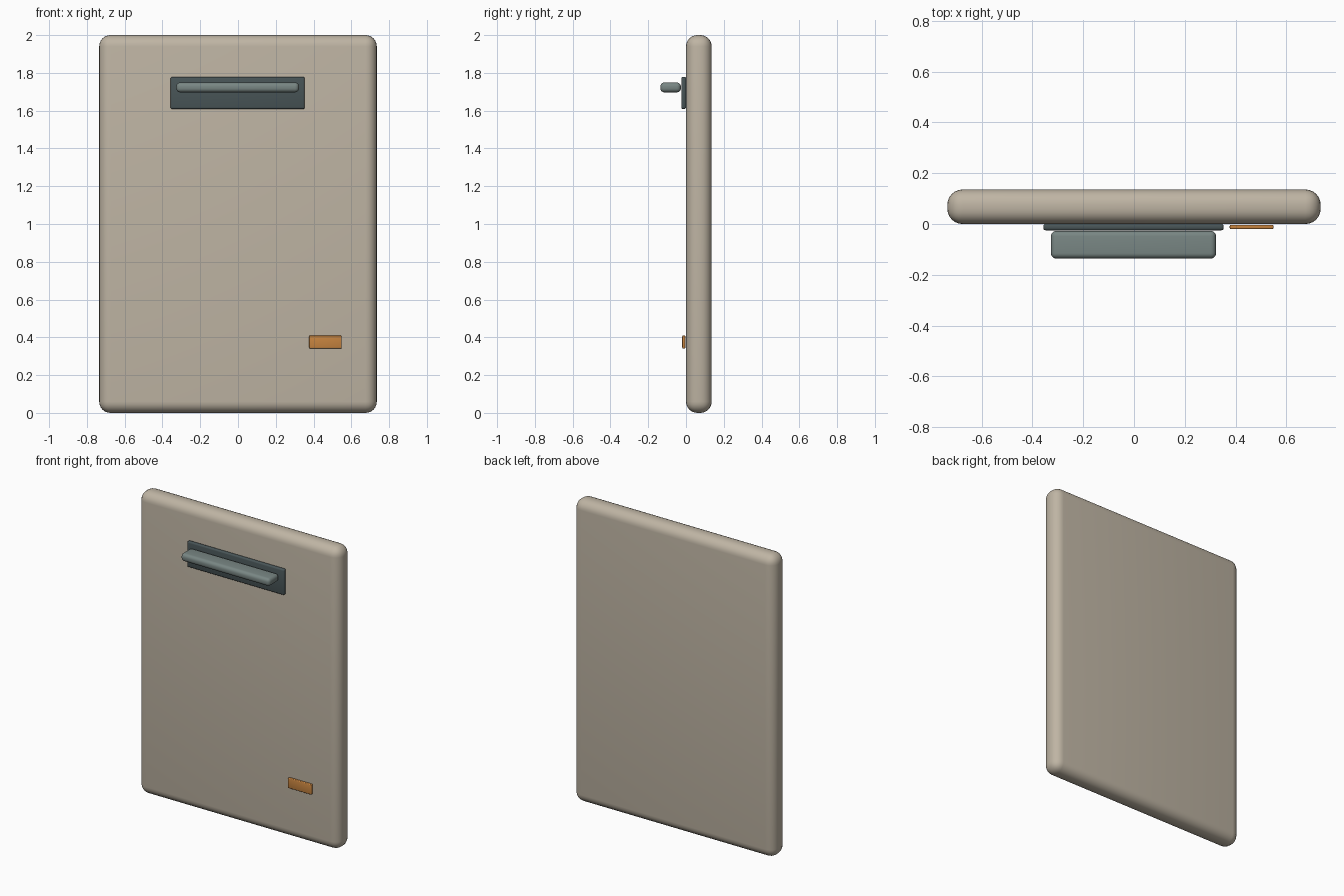
import bpy
import math

if "Cube" in bpy.data.objects:
    bpy.data.objects.remove(bpy.data.objects["Cube"])


def material(name, color):
    mat = bpy.data.materials.new(name)
    mat.diffuse_color = (*color, 1)
    mat.use_nodes = True
    mat.node_tree.nodes["Principled BSDF"].inputs["Base Color"].default_value = mat.diffuse_color
    return mat


def rounded_box(name, x, y, z, radius, segments, mat):
    """Bevelled box spanning the given (min, max) ranges."""
    spans = (x, y, z)
    bpy.ops.mesh.primitive_cube_add(size=1, location=[(a + b) / 2 for a, b in spans])
    obj = bpy.context.object
    obj.name = name
    obj.scale = [b - a for a, b in spans]
    bpy.ops.object.transform_apply(location=False, rotation=False, scale=True)
    bevel = obj.modifiers.new("rounded_edges", 'BEVEL')
    bevel.width = radius
    bevel.segments = segments
    bpy.ops.object.modifier_apply(modifier=bevel.name)
    bpy.ops.object.shade_smooth_by_angle(angle=math.radians(35))
    obj.data.materials.append(mat)
    return obj


beige = material("beige", (0.52, 0.46, 0.37))
dark = material("dark_grey_green", (0.065, 0.09, 0.095))
light = material("light_grey_green", (0.19, 0.24, 0.23))
orange = material("orange", (0.57, 0.23, 0.05))

# Large soft-edged door panel
rounded_box("door_panel", (-0.735, 0.735), (0.0, 0.136), (0.0, 2.0), 0.06, 6, beige)

# Handle: backing plate and projecting grip
rounded_box("handle_plate", (-0.357, 0.353), (-0.025, 0.0), (1.609, 1.779), 0.009, 3, dark)
rounded_box("handle_grip", (-0.327, 0.323), (-0.136, -0.027), (1.697, 1.749), 0.021, 5, light)

# Small tag near the lower right corner
rounded_box("orange_tag", (0.377, 0.549), (-0.02, -0.003), (0.341, 0.409), 0.005, 3, orange)
